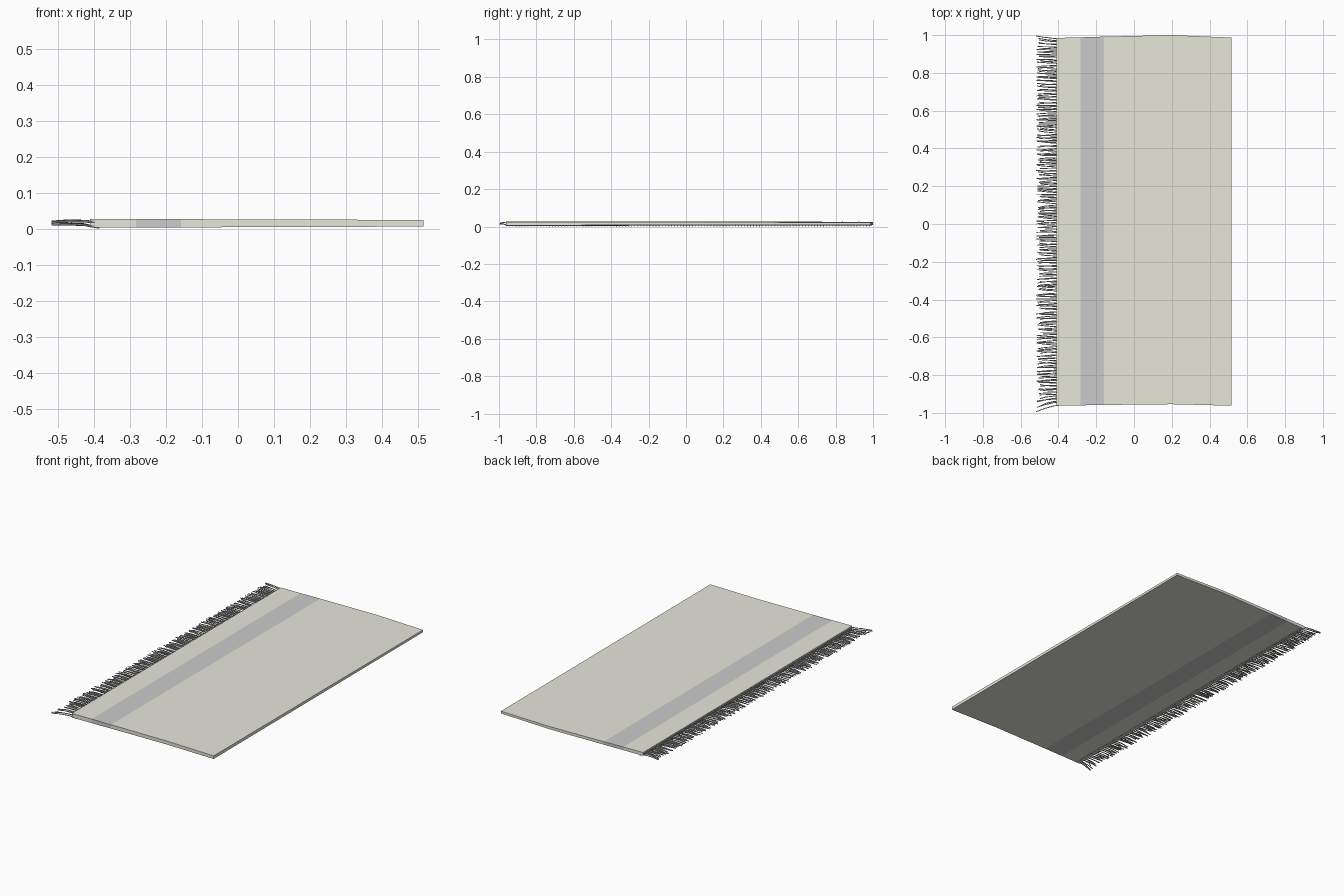
import bpy, bmesh, random
from mathutils import Vector
from math import cos, sin, tau

if "Cube" in bpy.data.objects:
    bpy.data.objects.remove(bpy.data.objects["Cube"])

random.seed(4)


def material(name, color):
    m = bpy.data.materials.new(name)
    m.diffuse_color = (*color, 1)
    m.use_nodes = True
    m.node_tree.nodes["Principled BSDF"].inputs["Base Color"].default_value = m.diffuse_color
    return m


def finish(name, bm, mats=()):
    bmesh.ops.recalc_face_normals(bm, faces=bm.faces)
    me = bpy.data.meshes.new(name)
    bm.to_mesh(me)
    bm.free()
    for m in mats:
        me.materials.append(m)
    ob = bpy.data.objects.new(name, me)
    bpy.context.collection.objects.link(ob)
    return ob


# Rug body: tapering slab with bowed ends; columns are (x, front y, back y)
cols = [(-0.41, -0.962, 0.985), (-0.283, -0.960, 0.988), (-0.158, -0.958, 0.992),
        (0.2, -0.954, 1.0), (0.515, -0.962, 0.987)]
bm = bmesh.new()
rings = []
for x, y0, y1 in cols:
    u = (x + 0.41) / 0.925
    ring = []
    for y, side in ((y0, -1), (y0, 1), (y1, 1), (y1, -1)):
        v = 0 if y < 0 else 1
        half = 0.0122 - 0.003 * u - 0.0025 * v
        ring.append(bm.verts.new((x, y, 0.0155 + side * half)))
    rings.append(ring)
for i, (a, b) in enumerate(zip(rings, rings[1:])):
    for j in range(4):
        k = (j + 1) % 4
        f = bm.faces.new((a[j], a[k], b[k], b[j]))
        f.material_index = 1 if i == 1 else 0      # woven stripe
bm.faces.new(rings[0])
bm.faces.new(rings[-1])
finish("rug_body", bm, [material("beige", (0.80, 0.80, 0.70)),
                        material("stripe_grey", (0.68, 0.68, 0.70))])


# Fringe: thin threads in two layers along the left edge
def thread(bm, pts, r, sides=5):
    prev = None
    for p in pts:
        ring = [bm.verts.new(Vector(p) + Vector((0, r * cos(tau * i / sides), r * sin(tau * i / sides))))
                for i in range(sides)]
        if prev:
            for i in range(sides):
                k = (i + 1) % sides
                bm.faces.new((prev[i], prev[k], ring[k], ring[i]))
        else:
            bm.faces.new(ring)
        prev = ring
    bm.faces.new(prev)


bm = bmesh.new()
n = 120
for i in range(n):
    t = i / (n - 1)
    y = -0.958 + 1.938 * t
    # threads splay outwards at both corners
    splay = -0.036 * max(0, 1 - i / 4) + 0.015 * max(0, 1 - (n - 1 - i) / 4)
    edge = i in (0, n - 1)
    for layer in (0, 1):
        d = splay + (0 if edge else random.uniform(-0.012, 0.012))
        tip = -0.518 + (0 if edge else random.uniform(0, 0.022))
        h = random.uniform(-0.0015, 0.0015)
        if layer:
            zs = (0.019, 0.021, 0.0225, 0.019)
        else:
            zs = (0.0028, 0.0115, 0.0135, 0.0135)
        xs = (-0.385, -0.425, -0.47, tip)
        thread(bm, [(xs[j], y + d * (0, 0.15, 0.5, 1)[j] + 0.006 * layer * (not edge),
                     zs[j] + (h if j else 0)) for j in range(4)], 0.0026)
fringe = finish("fringe", bm)
bpy.context.view_layer.objects.active = fringe
fringe.select_set(True)
bpy.ops.object.shade_smooth()
